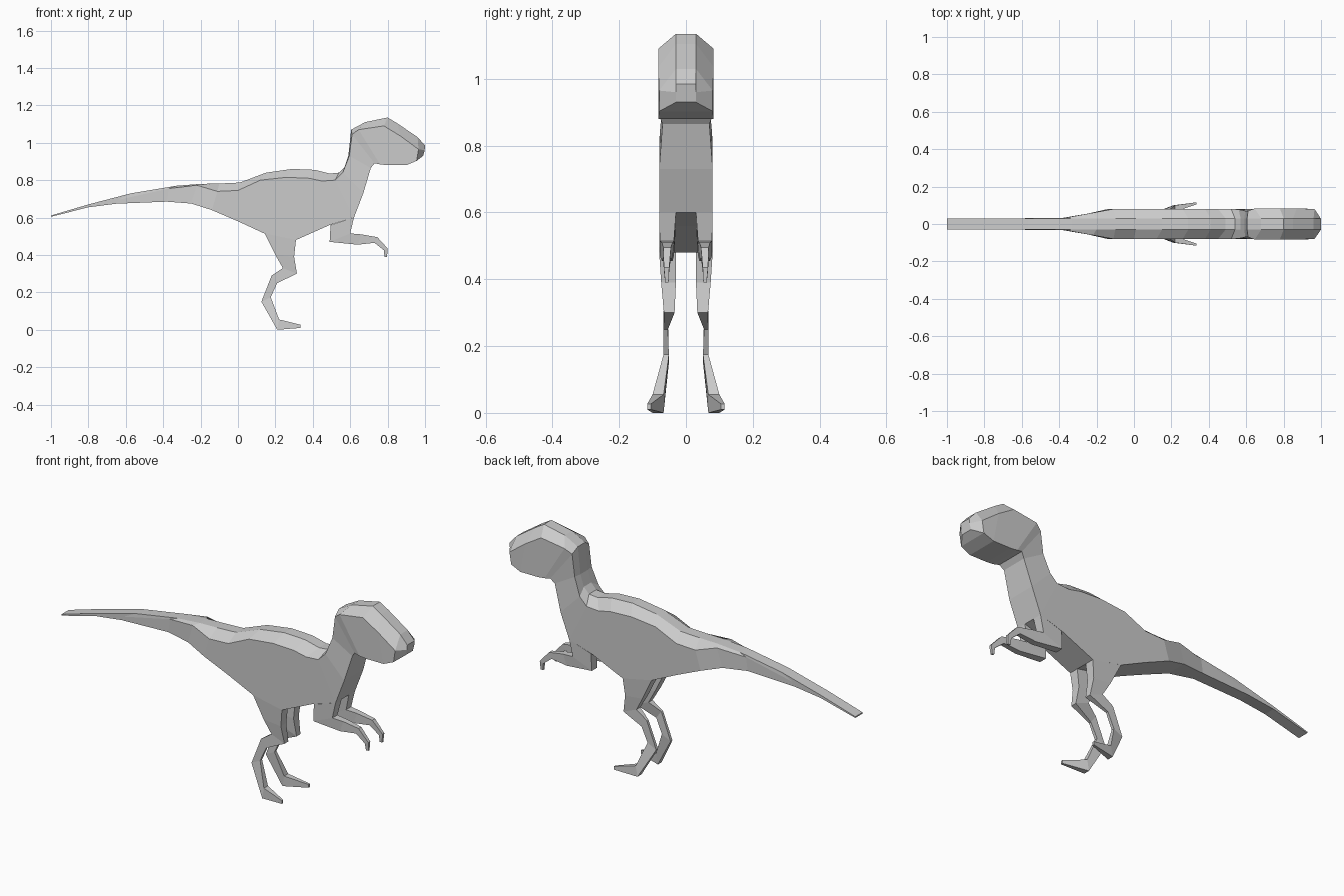
import bpy, bmesh


def loft(name, rings, mirror=False):
    """Skin a list of matching point rings, cap both ends."""
    bm = bmesh.new()
    loops = [[bm.verts.new(p) for p in ring] for ring in rings]
    n = len(loops[0])
    for a, b in zip(loops, loops[1:]):
        for i in range(n):
            j = (i + 1) % n
            bm.faces.new((a[i], a[j], b[j], b[i]))
    bm.faces.new(loops[0])
    bm.faces.new(loops[-1])
    bmesh.ops.recalc_face_normals(bm, faces=bm.faces)
    me = bpy.data.meshes.new(name)
    bm.to_mesh(me)
    bm.free()
    ob = bpy.data.objects.new(name, me)
    bpy.context.collection.objects.link(ob)
    if mirror:
        m = ob.modifiers.new("mirror", 'MIRROR')
        m.use_axis = (False, True, False)
        m.use_mirror_merge = False
    return ob


def body_ring(tx, tz, sx, sz, lx, lz, w, wl):
    """Six-sided section: narrow back ridge, shoulder edge, underside edge."""
    half = [(tx, 0.03, tz), (sx, w, sz), (lx, wl, lz)]
    return half + [(x, -y, z) for x, y, z in reversed(half)]


def limb_ring(bx, bz, fx, fz, y0, y1):
    """Four-sided limb section from back point to front point."""
    return [(bx, y0, bz), (bx, y1, bz), (fx, y1, fz), (fx, y0, fz)]


# Tail and torso: ridge xz, shoulder xz, underside xz, two half widths
torso = [
    (-1.0, .611, -1.0, .608, -1.0, .604, .03, .03),
    (-.80, .67, -.80, .662, -.80, .655, .03, .03),
    (-.57, .73, -.64, .695, -.65, .674, .03, .03),
    (-.33, .77, -.37, .755, -.38, .685, .033, .033),
    (-.20, .78, -.22, .773, -.25, .675, .06, .055),
    (-.10, .782, -.11, .74, -.14, .64, .08, .08),
    (.01, .787, 0, .745, 0, .58, .08, .08),
    (.15, .84, .12, .80, .14, .515, .08, .08),
    (.29, .86, .26, .815, .31, .48, .08, .08),
    (.41, .855, .38, .81, .40, .52, .08, .08),
    (.49, .835, .45, .795, .49, .56, .08, .08),
]
# Neck and head
neck_head = [
    (.54, .84, .52, .80, .62, .60, .08, .08),
    (.57, .87, .56, .84, .67, .73, .078, .08),
    (.59, .93, .595, .93, .71, .865, .07, .07),
    (.605, 1.07, .61, 1.045, .73, .89, .07, .08),
    (.68, 1.11, .645, 1.07, .76, .884, .083, .083),
    (.80, 1.135, .78, 1.09, .80, .88, .083, .083),
    (.85, 1.105, .87, 1.035, .90, .88, .083, .083),
    (.96, 1.03, .965, .965, .955, .903, .08, .08),
    (1.0, .985, .998, .96, .99, .93, .03, .03),
]
loft("body", [body_ring(*s) for s in torso + neck_head])

# Legs with feet
leg = [
    (.14, .52, .31, .48, .03, .08),
    (.20, .40, .30, .39, .03, .074),
    (.24, .33, .315, .30, .034, .066),
    (.18, .29, .21, .25, .054, .067),
    (.125, .15, .175, .175, .051, .067),
    (.21, 0, .22, .055, .067, .10),
    (.335, .01, .335, .027, .105, .116),
]
loft("legs", [limb_ring(*s) for s in leg], mirror=True)

# Arms with hooked hands
arm = [
    (.495, .56, .62, .60, .03, .08),
    (.49, .47, .60, .515, .036, .078),
    (.64, .455, .66, .51, .04, .072),
    (.73, .465, .745, .495, .045, .068),
    (.78, .425, .80, .435, .05, .066),
    (.783, .39, .797, .39, .052, .062),
]
loft("arms", [limb_ring(*s) for s in arm], mirror=True)
